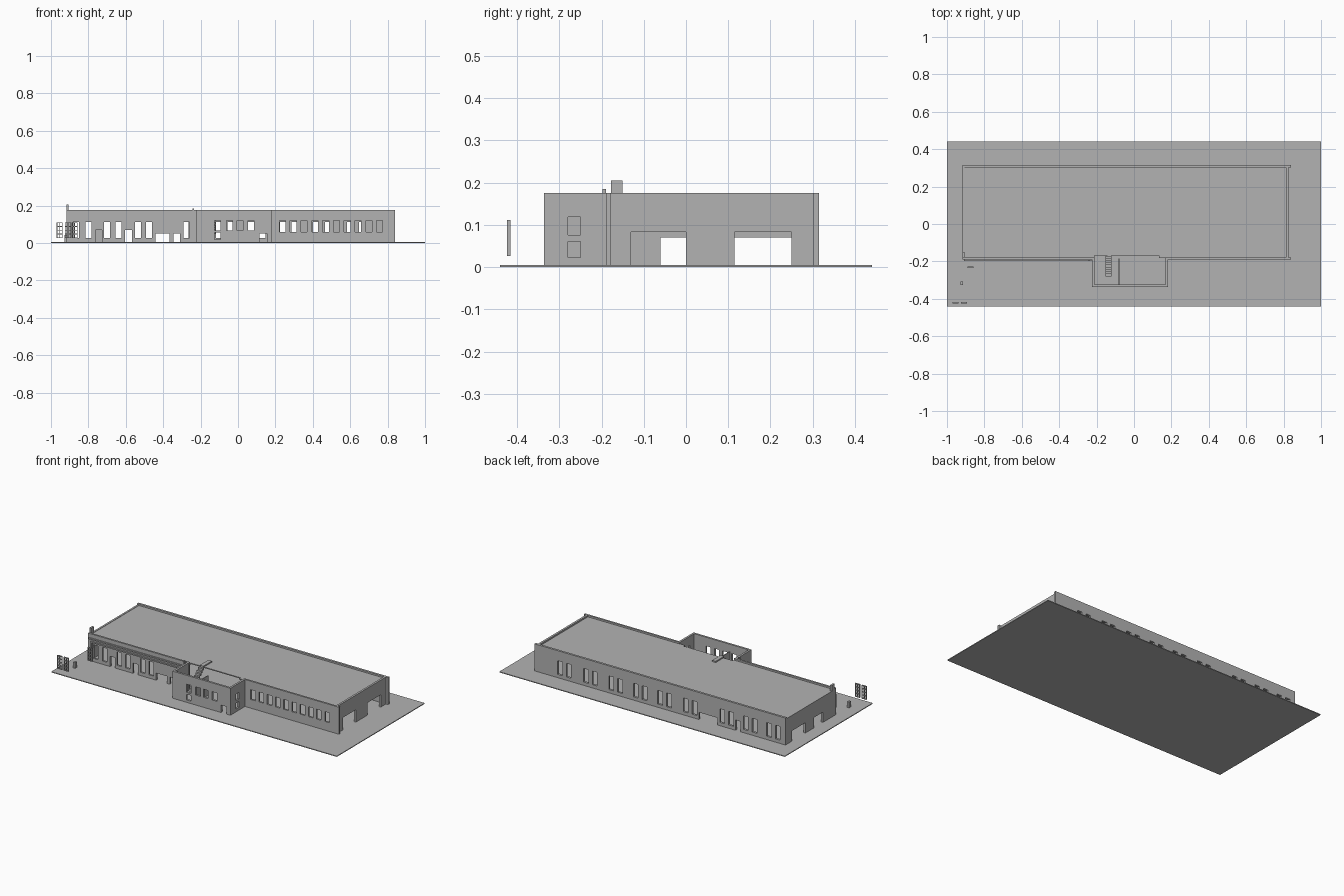
import bpy, bmesh

cube = bpy.data.objects.get("Cube")
if cube:
    bpy.data.objects.remove(cube, do_unlink=True)

grey = bpy.data.materials.new("plain_grey")
grey.use_nodes = True
grey.diffuse_color = (0.45, 0.45, 0.45, 1)
grey.node_tree.nodes["Principled BSDF"].inputs["Base Color"].default_value = (0.45, 0.45, 0.45, 1)


def finish(name, bm):
    bmesh.ops.recalc_face_normals(bm, faces=bm.faces)
    mesh = bpy.data.meshes.new(name)
    bm.to_mesh(mesh)
    bm.free()
    mesh.materials.append(grey)
    obj = bpy.data.objects.new(name, mesh)
    bpy.context.collection.objects.link(obj)
    return obj


def panel(name, axis, span, depth, rise, holes=()):
    """Slab with rectangular holes; span and rise lie in its plane, depth is its thickness."""
    def point(u, v):
        return {"x": (u, depth[0], v), "y": (depth[0], u, v), "z": (u, v, depth[0])}[axis]
    us = sorted(set(span) | {u for h in holes for u in h[:2]})
    vs = sorted(set(rise) | {v for h in holes for v in h[2:]})
    bm = bmesh.new()
    for u0, u1 in zip(us, us[1:]):
        for v0, v1 in zip(vs, vs[1:]):
            u, v = (u0 + u1) / 2, (v0 + v1) / 2
            if not any(h[0] < u < h[1] and h[2] < v < h[3] for h in holes):
                bm.faces.new([bm.verts.new(point(*c)) for c in
                              ((u0, v0), (u1, v0), (u1, v1), (u0, v1))])
    bmesh.ops.remove_doubles(bm, verts=bm.verts, dist=0.0001)
    grown = bmesh.ops.extrude_face_region(bm, geom=bm.faces[:], use_keep_orig=True)
    offset = [0, 0, 0]
    offset[{"x": 1, "y": 0, "z": 2}[axis]] = depth[1] - depth[0]
    bmesh.ops.translate(bm, vec=offset,
                        verts=[g for g in grown["geom"] if isinstance(g, bmesh.types.BMVert)])
    bmesh.ops.dissolve_limit(bm, angle_limit=0.01, verts=bm.verts, edges=bm.edges)
    return finish(name, bm)


def box(name, xs, ys, zs):
    return panel(name, "x", xs, ys, zs)


def windows(centres, width, low, high):
    return [(c - width / 2, c + width / 2, low, high) for c in centres]


TOP, BASE = 0.176, 0.004
ROOF = 0.166

# Ground and roof, with the roof notched behind the open porch block
box("ground", (-1, 1), (-0.44, 0.44), (0, 0.005))
panel("roof", "z", (-0.915, 0.815), (ROOF - 0.006, ROOF), (-0.182, 0.305),
      [(-0.21, 0.135, -0.182, -0.168)])

# Front walls either side of the porch block
tall = windows((-0.865, -0.8, -0.7, -0.64, -0.535, -0.475, -0.275), 0.032, 0.026, 0.112)
doors = windows((-0.745, -0.585), 0.036, BASE, 0.07)
panel("front_wall_west", "x", (-0.917, -0.21), (-0.19, -0.178), (BASE, TOP),
      tall + doors + [(-0.44, -0.365, BASE, 0.05), (-0.345, -0.31, BASE, 0.05)])
row = [0.238 + 0.0577 * i for i in range(10)]
panel("front_wall_east", "x", (0.17, 0.84), (-0.19, -0.178), (BASE, TOP),
      windows(row, 0.033, 0.06, 0.122))

# Back wall with paired windows and low doors
pairs = [c + d for c in (-0.8325, -0.67, -0.505, -0.25, -0.07, 0.1, 0.272, 0.45, 0.632)
         for d in (-0.031, 0.031)]
panel("back_wall", "x", (-0.917, 0.84), (0.301, 0.315), (BASE, TOP),
      windows(pairs, 0.034, 0.026, 0.112) + [(-0.603, -0.567, BASE, 0.07),
                                             (-0.44, -0.31, BASE, 0.05)])

# End walls, the east one set in between the long walls
panel("east_end_wall", "y", (-0.18, 0.303), (0.812, 0.825), (BASE, TOP),
      [(-0.13, 0.0, BASE, 0.083), (0.115, 0.25, BASE, 0.083)])
panel("west_end_wall", "y", (-0.18, 0.303), (-0.917, -0.905), (BASE, ROOF + 0.002),
      [(-0.06, 0.03, BASE, 0.07), (0.115, 0.25, BASE, 0.07)])

# Open-topped porch block
panel("porch_front_wall", "x", (-0.225, 0.182), (-0.336, -0.323), (BASE, TOP),
      windows((-0.11, -0.045, 0.01, 0.07), 0.033, 0.068, 0.12)
      + windows((-0.11,), 0.033, 0.02, 0.056) + windows((0.135,), 0.038, BASE, 0.052))
panel("porch_east_wall", "y", (-0.325, -0.178), (0.169, 0.182), (BASE, TOP),
      [(-0.28, -0.25, 0.023, 0.06), (-0.28, -0.25, 0.076, 0.118)])
panel("porch_west_wall", "y", (-0.325, -0.178), (-0.225, -0.212), (BASE, TOP))
box("porch_partition", (-0.083, -0.078), (-0.325, -0.185), (BASE, 0.13))

# Stair from the porch up to the roof landing
STEPS = 9
for i in range(STEPS):
    y = -0.28 + 0.012 * i
    z = 0.06 + 0.0125 * i
    box("stair_step", (-0.153, -0.12), (y, y + 0.013), (z - 0.012, z))
box("roof_landing", (-0.145, -0.12), (-0.175, -0.09), (ROOF - 0.004, 0.174))

# Chimney at the west end
box("chimney", (-0.917, -0.905), (-0.178, -0.15), (0.15, 0.205))

# Service pipes along the western front
PIPE = (-0.198, -0.19)
box("upper_pipe", (-0.91, -0.235), PIPE, (0.143, 0.151))
box("upper_pipe_riser", (-0.243, -0.235), PIPE, (0.15, 0.185))
box("lower_pipe", (-0.895, -0.225), PIPE, (0.124, 0.132))
for x in (-0.895, -0.233):
    box("lower_pipe_drop", (x, x + 0.008), PIPE, (BASE, 0.125))

# Loose lattice window frames and a small post beside the building
for x, y in ((-0.97, -0.424), (-0.925, -0.424), (-0.89, -0.234)):
    w, h = 0.033, 0.085
    bar = 0.004
    cw, ch = (w - 3 * bar) / 2, (h - 5 * bar) / 4
    panes = []
    for i in range(2):
        for j in range(4):
            u, v = x + bar + i * (cw + bar), 0.026 + bar + j * (ch + bar)
            panes.append((u, u + cw, v, v + ch))
    panel("lattice_frame", "x", (x, x + w), (y, y + 0.008), (0.026, 0.026 + h), panes)
box("small_post", (-0.927, -0.913), (-0.326, -0.308), (BASE, 0.042))
